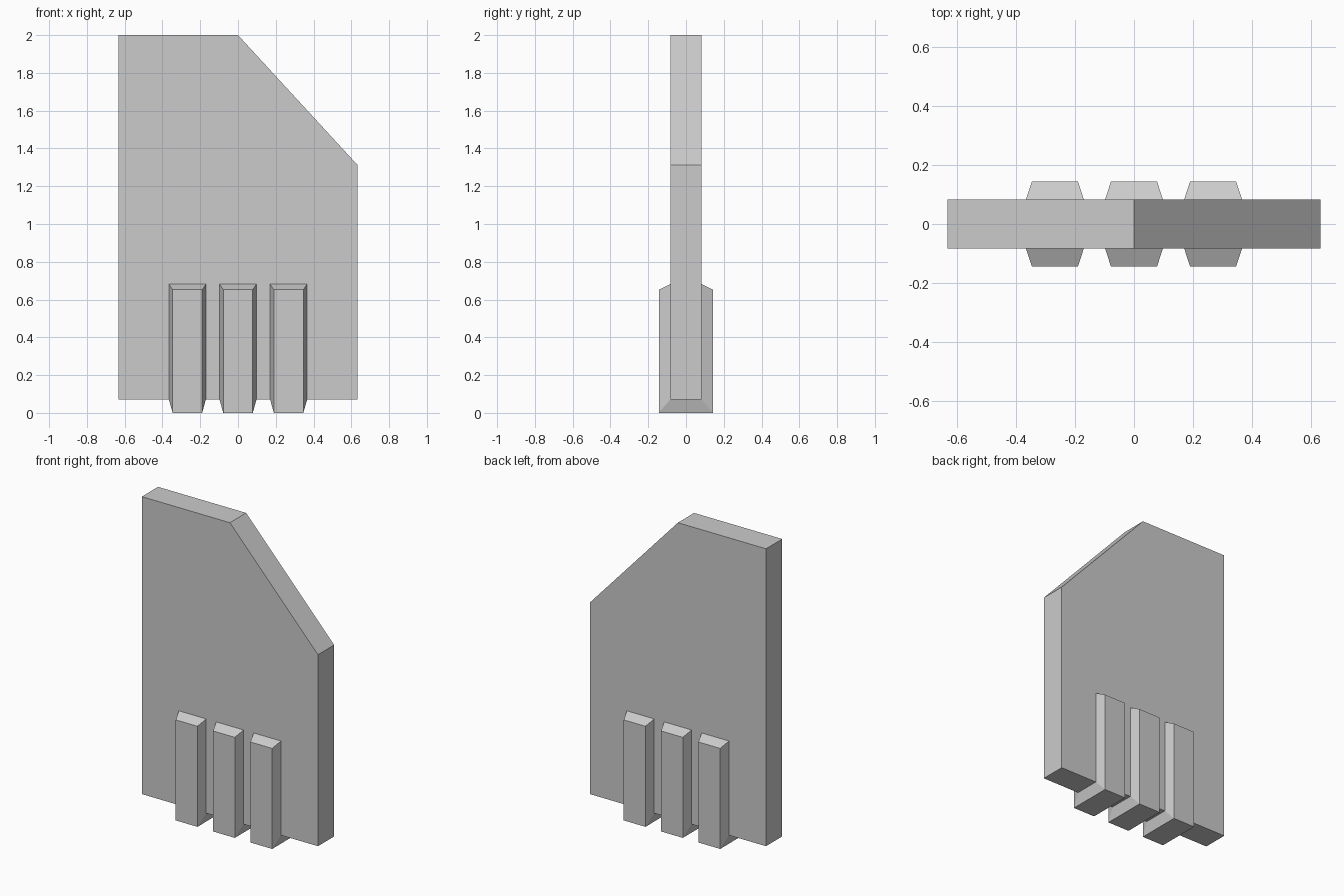
import bpy, bmesh

if "Cube" in bpy.data.objects:
    bpy.data.objects.remove(bpy.data.objects["Cube"])

PLATE_Y = 0.083   # half thickness of the plate
CLIP_Y = 0.144    # half thickness over the clips
BASE_Z = 0.071    # underside of the plate


def finish(name, bm):
    bmesh.ops.recalc_face_normals(bm, faces=bm.faces)
    mesh = bpy.data.meshes.new(name)
    bm.to_mesh(mesh)
    bm.free()
    obj = bpy.data.objects.new(name, mesh)
    bpy.context.collection.objects.link(obj)
    return obj


def make_plate():
    bm = bmesh.new()
    profile = [(-0.632, BASE_Z), (0.632, BASE_Z), (0.632, 1.313),
               (0, 2), (-0.632, 2)]
    face = bm.faces.new([bm.verts.new((x, -PLATE_Y, z)) for x, z in profile])
    new = bmesh.ops.extrude_face_region(bm, geom=[face])["geom"]
    verts = [v for v in new if isinstance(v, bmesh.types.BMVert)]
    bmesh.ops.translate(bm, verts=verts, vec=(0, 2 * PLATE_Y, 0))
    return finish("plate", bm)


def make_clip(name, x):
    """U-shaped strip wrapping the lower edge, narrower on its outer face."""
    inner = [(-PLATE_Y, 0.682), (-PLATE_Y, BASE_Z),
             (PLATE_Y, BASE_Z), (PLATE_Y, 0.682)]
    outer = [(-CLIP_Y, 0.652), (-CLIP_Y, 0), (CLIP_Y, 0), (CLIP_Y, 0.652)]
    bm = bmesh.new()
    rings = []
    for i, o in zip(inner, outer):
        section = [(-0.098, *i), (-0.078, *o), (0.078, *o), (0.098, *i)]
        rings.append([bm.verts.new((x + dx, y, z)) for dx, y, z in section])
    for a, b in zip(rings, rings[1:]):
        for k in range(4):
            n = (k + 1) % 4
            bm.faces.new((a[k], a[n], b[n], b[k]))
    bm.faces.new(rings[0])
    bm.faces.new(rings[-1])
    return finish(name, bm)


# Flat plate with one cut corner
make_plate()

# Three clips along the bottom edge
for name, x in (("left_clip", -0.268), ("middle_clip", 0), ("right_clip", 0.268)):
    make_clip(name, x)
